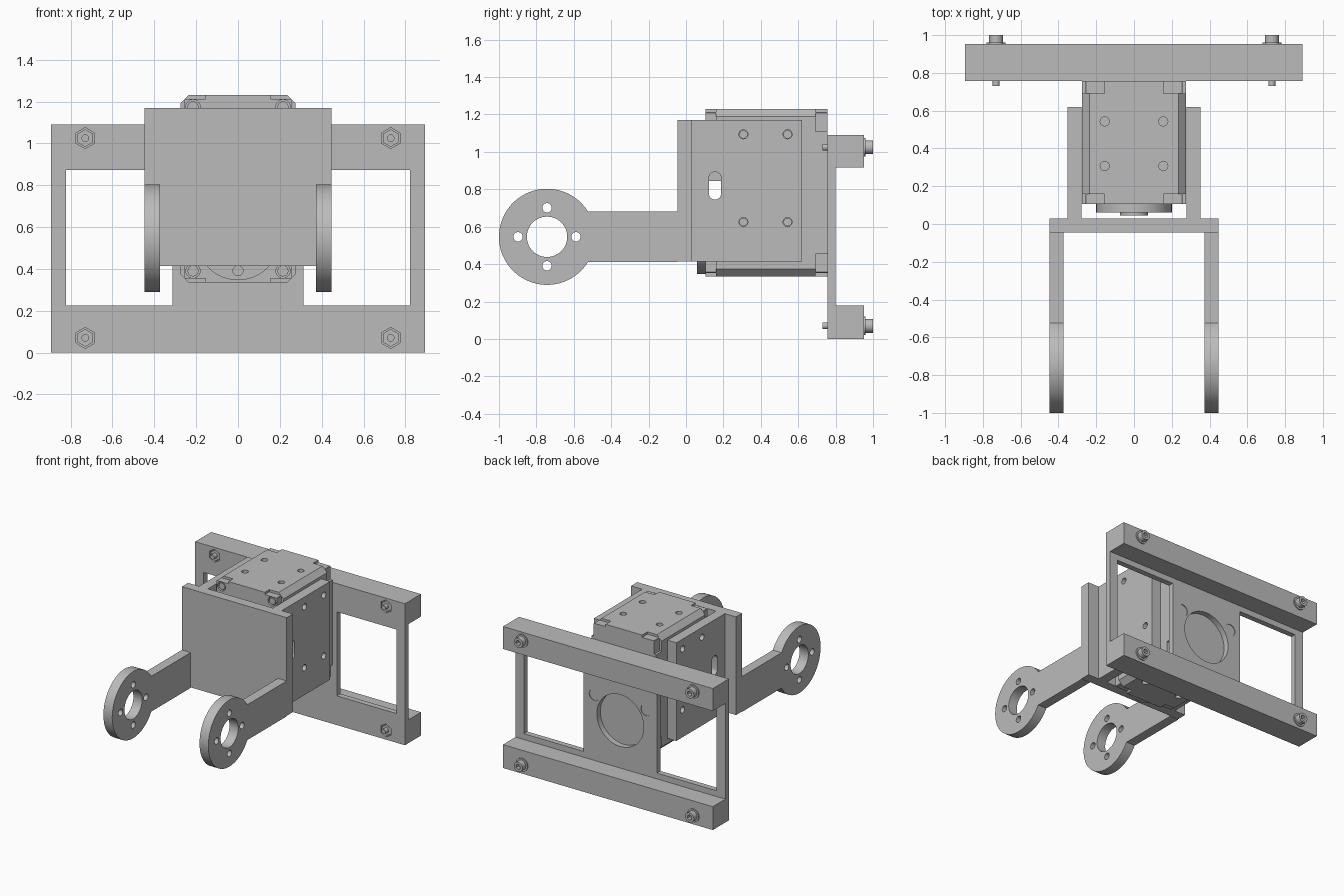
import bpy, bmesh, math
from mathutils import Matrix

cube = bpy.data.objects.get("Cube")
if cube:
    bpy.data.objects.remove(cube, do_unlink=True)

grey = bpy.data.materials.new("neutral grey")
grey.use_nodes = True
grey.diffuse_color = (0.5, 0.5, 0.5, 1)
grey.node_tree.nodes["Principled BSDF"].inputs["Base Color"].default_value = (0.5, 0.5, 0.5, 1)

ROT = {"x": Matrix.Rotation(math.pi / 2, 4, "Y"),
       "y": Matrix.Rotation(math.pi / 2, 4, "X"),
       "z": Matrix.Identity(4)}
SIDES = (-1, 1)
AXIS_Z = 0.546  # height of the rotation axis


def box(bm, x, y, z):
    size = [abs(b - a) for a, b in (x, y, z)]
    mid = [(a + b) / 2 for a, b in (x, y, z)]
    bmesh.ops.create_cube(bm, size=1, matrix=Matrix.Translation(mid) @ Matrix.Diagonal((*size, 1)))


def cyl(bm, axis, centre, r, length, n=32):
    bmesh.ops.create_cone(bm, cap_ends=True, segments=n, radius1=r, radius2=r, depth=length,
                          matrix=Matrix.Translation(centre) @ ROT[axis])


def prism(bm, points, offset):
    """Extrude a closed outline along an offset."""
    face = bm.faces.new([bm.verts.new(p) for p in points])
    out = bmesh.ops.extrude_face_region(bm, geom=[face])["geom"]
    bmesh.ops.translate(bm, vec=offset, verts=[v for v in out if isinstance(v, bmesh.types.BMVert)])


def finish(name, bm, cutter=None, smooth=True):
    def to_object(mesh_bm, label):
        bmesh.ops.recalc_face_normals(mesh_bm, faces=mesh_bm.faces)
        mesh = bpy.data.meshes.new(label)
        mesh_bm.to_mesh(mesh)
        mesh_bm.free()
        ob = bpy.data.objects.new(label, mesh)
        bpy.context.collection.objects.link(ob)
        mesh.materials.append(grey)
        return ob

    obj = to_object(bm, name)
    bpy.ops.object.select_all(action="DESELECT")
    bpy.context.view_layer.objects.active = obj
    obj.select_set(True)
    if cutter:
        tool = to_object(cutter, name + "_cutter")
        tool.hide_render = True
        mod = obj.modifiers.new("cut", "BOOLEAN")
        mod.operation, mod.solver, mod.object = "DIFFERENCE", "EXACT", tool
        mod.use_self = True
        bpy.ops.object.modifier_apply(modifier=mod.name)
        bpy.data.objects.remove(tool, do_unlink=True)
    if smooth:
        bpy.ops.object.shade_smooth_by_angle(angle=math.radians(30))
    return obj


BOLTS = [(x, z) for x in (-0.73, 0.73) for z in (0.07, 1.025)]

# Back frame plate with two windows, a round opening and two small holes
bm, cut = bmesh.new(), bmesh.new()
box(bm, (-0.895, 0.893), (0.757, 0.80), (0, 1.09))
for s in SIDES:
    box(cut, (s * 0.312, s * 0.822), (0.7, 0.9), (0.225, 0.872))
    cyl(cut, "y", (s * 0.22, 0.80, AXIS_Z + 0.14), 0.045, 0.01)
cyl(cut, "y", (0, 0.78, AXIS_Z), 0.2, 0.2, 48)
for x, z in BOLTS:
    cyl(cut, "y", (x, 0.75, z), 0.05, 0.06, 6)
finish("frame_plate", bm, cut)

# Rails along the top and bottom of the frame
for name, z in (("top_rail", (0.917, 1.09)), ("bottom_rail", (0, 0.18))):
    bm = bmesh.new()
    box(bm, (-0.895, 0.893), (0.80, 0.952), z)
    finish(name, bm, smooth=False)

# Frame bolts with socket heads, and hex nuts on the front side
for i, (x, z) in enumerate(BOLTS):
    bm, cut = bmesh.new(), bmesh.new()
    cyl(bm, "y", (x, 0.975, z), 0.037, 0.05)
    cyl(cut, "y", (x, 1.0, z), 0.02, 0.06, 6)
    finish(f"bolt_head_{i + 1}", bm, cut)
    bm = bmesh.new()
    cyl(bm, "y", (x, 0.955, z), 0.05, 0.01)
    finish(f"washer_{i + 1}", bm)
    bm = bmesh.new()
    cyl(bm, "y", (x, 0.77, z), 0.018, 0.08, 20)
    finish(f"bolt_shaft_{i + 1}", bm)
    bm = bmesh.new()
    cyl(bm, "y", (x, 0.775, z), 0.042, 0.02, 6)
    finish(f"nut_{i + 1}", bm, smooth=False)

# Motor housing: chamfered block with recessed corners and mounting holes
X, LOW, HIGH, FRONT, BACK, C = 0.276, 0.335, 1.23, 0.105, 0.757, 0.04
outline = [(-X + C, LOW), (X - C, LOW), (X, LOW + C), (X, HIGH - C),
           (X - C, HIGH), (-X + C, HIGH), (-X, HIGH - C), (-X, LOW + C)]
bm, cut = bmesh.new(), bmesh.new()
prism(bm, [(x, FRONT, z) for x, z in outline], (0, BACK - FRONT, 0))
SCREWS = [(s * 0.215, z) for s in SIDES for z in (LOW + 0.055, HIGH - 0.055)]
for s in SIDES:
    for end, d in ((LOW, 1), (HIGH, -1)):
        for y in ((FRONT - 0.02, FRONT + 0.055), (BACK - 0.065, BACK + 0.02)):
            box(cut, (s * 0.155, s * 0.3), y, (end - d * 0.02, end + d * 0.018))
            box(cut, (s * (X - 0.018), s * 0.3), y, (end - d * 0.02, end + d * 0.12))
        for y in (0.307, 0.543):
            cyl(cut, "z", (s * 0.155, y, end), 0.024, 0.06, 24)
    for y in (0.307, 0.543):
        for z in (0.625, 1.094):
            cyl(cut, "x", (s * X, y, z), 0.02, 0.06, 24)
for x, z in SCREWS:
    cyl(cut, "y", (x, FRONT, z), 0.034, 0.04, 24)
box(cut, (-0.4, 0.4), (0.12, 0.19), (0.72, 0.845))
finish("motor_housing", bm, cut)

# Housing screws
bm = bmesh.new()
for x, z in SCREWS:
    cyl(bm, "y", (x, FRONT + 0.015, z), 0.026, 0.02, 20)
finish("housing_screws", bm)

# Output disc and hub
bm, cut = bmesh.new(), bmesh.new()
cyl(bm, "y", (0, 0.0825, AXIS_Z), 0.2, 0.045, 64)
for dx, dz in ((1, 0), (-1, 0), (0, 1), (0, -1)):
    cyl(cut, "y", (dx * 0.155, 0.06, AXIS_Z + dz * 0.155), 0.024, 0.05, 24)
finish("output_disc", bm, cut)
bm = bmesh.new()
cyl(bm, "y", (0, 0.0525, AXIS_Z), 0.075, 0.015)
finish("output_hub", bm)

# Bracket cross plate
bm = bmesh.new()
box(bm, (-0.447, 0.447), (-0.045, 0.03), (0.414, 1.17))
finish("bracket_plate", bm, smooth=False)

ARM_Y, R, HALF = -0.743, 0.257, 0.136
for s, side in ((-1, "right"), (1, "left")):
    # Cheek plate beside the motor, with four holes and a slot
    bm, cut = bmesh.new(), bmesh.new()
    box(bm, (s * 0.277, s * 0.352), (0.03, 0.62), (0.414, 1.17))
    mid = s * 0.315
    for y in (0.307, 0.543):
        for z in (0.625, 1.094):
            cyl(cut, "x", (mid, y, z), 0.024, 0.2, 24)
    slot = [(0.155 + 0.033 * math.cos(a), (0.86 if i < 13 else 0.778) + 0.033 * math.sin(a))
            for i, a in enumerate([math.pi * k / 12 for k in (*range(13), *range(12, 25))])]
    prism(cut, [(mid - 0.1, y, z) for y, z in slot], (0.2, 0, 0))
    finish(f"{side}_cheek", bm, cut)

    # Arm ending in a ring with a bore and four screw holes
    bm, cut = bmesh.new(), bmesh.new()
    a0, n = math.asin(HALF / R), 56
    angles = [a0 + (2 * math.pi - 2 * a0) * i / n for i in range(n + 1)]
    arm = [(ARM_Y + R * math.cos(a), AXIS_Z + R * math.sin(a)) for a in angles]
    arm += [(-0.045, AXIS_Z - HALF), (-0.045, AXIS_Z + HALF)]
    prism(bm, [(s * 0.372, y, z) for y, z in arm], (s * 0.075, 0, 0))
    mid = s * 0.41
    cyl(cut, "x", (mid, ARM_Y, AXIS_Z), 0.108, 0.2, 48)
    for dy, dz in ((1, 0), (-1, 0), (0, 1), (0, -1)):
        cyl(cut, "x", (mid, ARM_Y + dy * 0.155, AXIS_Z + dz * 0.155), 0.025, 0.2, 24)
    finish(f"{side}_arm", bm, cut)
